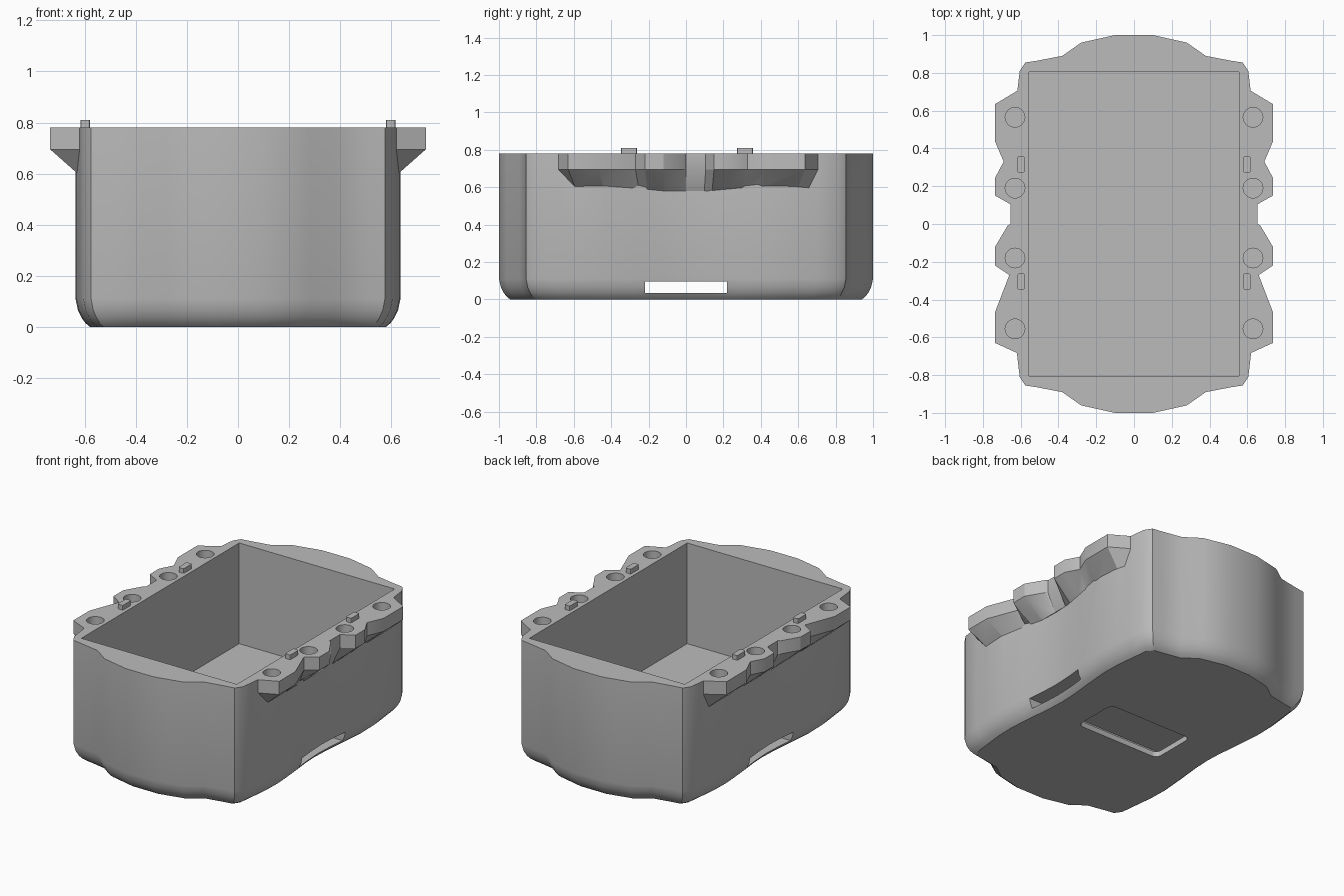
import bpy, bmesh, math

old = bpy.data.objects.get("Cube")
if old:
    bpy.data.objects.remove(old, do_unlink=True)

grey = bpy.data.materials.new("plain grey")
grey.use_nodes = True
colour = (0.5, 0.5, 0.5, 1)
grey.diffuse_color = colour
grey.node_tree.nodes["Principled BSDF"].inputs["Base Color"].default_value = colour

TOP = 0.78


def loft(name, rings):
    """Closed solid through equally sized rings of (x, y, z) points."""
    bm = bmesh.new()
    loops = [[bm.verts.new(p) for p in ring] for ring in rings]
    n = len(loops[0])
    for a, b in zip(loops, loops[1:]):
        for i in range(n):
            j = (i + 1) % n
            bm.faces.new((a[i], a[j], b[j], b[i]))
    bm.faces.new(loops[0][::-1])
    bm.faces.new(loops[-1])
    bmesh.ops.recalc_face_normals(bm, faces=bm.faces)
    mesh = bpy.data.meshes.new(name)
    bm.to_mesh(mesh)
    bm.free()
    mesh.materials.append(grey)
    ob = bpy.data.objects.new(name, mesh)
    bpy.context.collection.objects.link(ob)
    return ob


def prism(name, outline, z0, z1):
    return loft(name, [[(x, y, z) for x, y in outline] for z in (z0, z1)])


def rounded(cx, cy, hx, hy, r=0.0, steps=4):
    """Rectangle outline, with round corners when r is set."""
    if r == 0:
        return [(cx + a * hx, cy + b * hy) for a, b in ((1, 1), (-1, 1), (-1, -1), (1, -1))]
    pts = []
    for k, (a, b) in enumerate(((1, 1), (-1, 1), (-1, -1), (1, -1))):
        for s in range(steps + 1):
            t = math.pi / 2 * (k + s / steps)
            pts.append((cx + a * (hx - r) + r * math.cos(t), cy + b * (hy - r) + r * math.sin(t)))
    return pts


def combine(target, tool, operation):
    mod = target.modifiers.new("combine", "BOOLEAN")
    mod.operation, mod.solver, mod.object = operation, "EXACT", tool
    bpy.context.view_layer.objects.active = target
    bpy.ops.object.modifier_apply(modifier=mod.name)
    bpy.data.objects.remove(tool, do_unlink=True)


# Tub: waisted sides, bulging ends and a rounded bottom edge
quarter = [(0.6, 0), (0.605, 0.12), (0.622, 0.28), (0.636, 0.45), (0.632, 0.58), (0.618, 0.7),
           (0.605, 0.81), (0.575, 0.855), (0.51, 0.865), (0.38, 0.89), (0.28, 0.96), (0.1, 1.0)]
half = quarter + [(-x, y) for x, y in reversed(quarter)]
outline = half + [(-x, -y) for x, y in half[1:-1]]
rings = []
for z, inset in ((0, 1), (0.015, 0.68), (0.035, 0.42), (0.065, 0.17), (0.11, 0), (TOP, 0)):
    rings.append([(x * (1 - 0.09 * inset), y * (1 - 0.06 * inset), z) for x, y in outline])
tub = loft("tub", rings)

# Scalloped side ledges with sloping undersides
edge = [(0.57, 0.71), (0.61, 0.71), (0.735, 0.635), (0.735, 0.435), (0.69, 0.33), (0.735, 0.245),
        (0.735, 0.15), (0.655, 0.105), (0.655, 0), (0.67, -0.01), (0.735, -0.12), (0.735, -0.22),
        (0.66, -0.27), (0.735, -0.465), (0.735, -0.63), (0.615, -0.685), (0.57, -0.685)]
for side in (1, -1):
    ledge = loft("ledge", [
        [(side * min(x, 0.605), y * 0.93, 0.58) for x, y in edge],
        [(side * x, y, 0.695) for x, y in edge],
        [(side * x, y, TOP) for x, y in edge]])
    combine(tub, ledge, "UNION")

# Inner cavity, strap slot through both sides and bottom opening
combine(tub, prism("cavity_cutter", rounded(0, 0, 0.555, 0.805), 0.13, 1), "DIFFERENCE")
combine(tub, prism("slot_cutter", rounded(0, 0, 1, 0.22), 0.035, 0.095), "DIFFERENCE")
combine(tub, prism("bottom_cutter", rounded(0, 0, 0.3, 0.15, 0.035), -0.1, 0.06), "DIFFERENCE")

# Round sockets in the ledges
for side in (1, -1):
    for y in (0.565, 0.19, -0.18, -0.555):
        hole = prism("socket_cutter", rounded(side * 0.63, y, 0.052, 0.052, 0.052, 8)[::1], 0.68, 1)
        combine(tub, hole, "DIFFERENCE")

bpy.ops.object.select_all(action="DESELECT")
tub.select_set(True)
bpy.context.view_layer.objects.active = tub
bpy.ops.object.shade_smooth_by_angle(angle=math.radians(28))

# Locating pins on the rim
for side, label in ((1, "left"), (-1, "right")):
    for y, place in ((0.315, "back"), (-0.305, "front")):
        prism(f"{place}_{label}_pin", rounded(side * 0.598, y, 0.019, 0.043, 0.008, 2), TOP - 0.01, 0.81)
